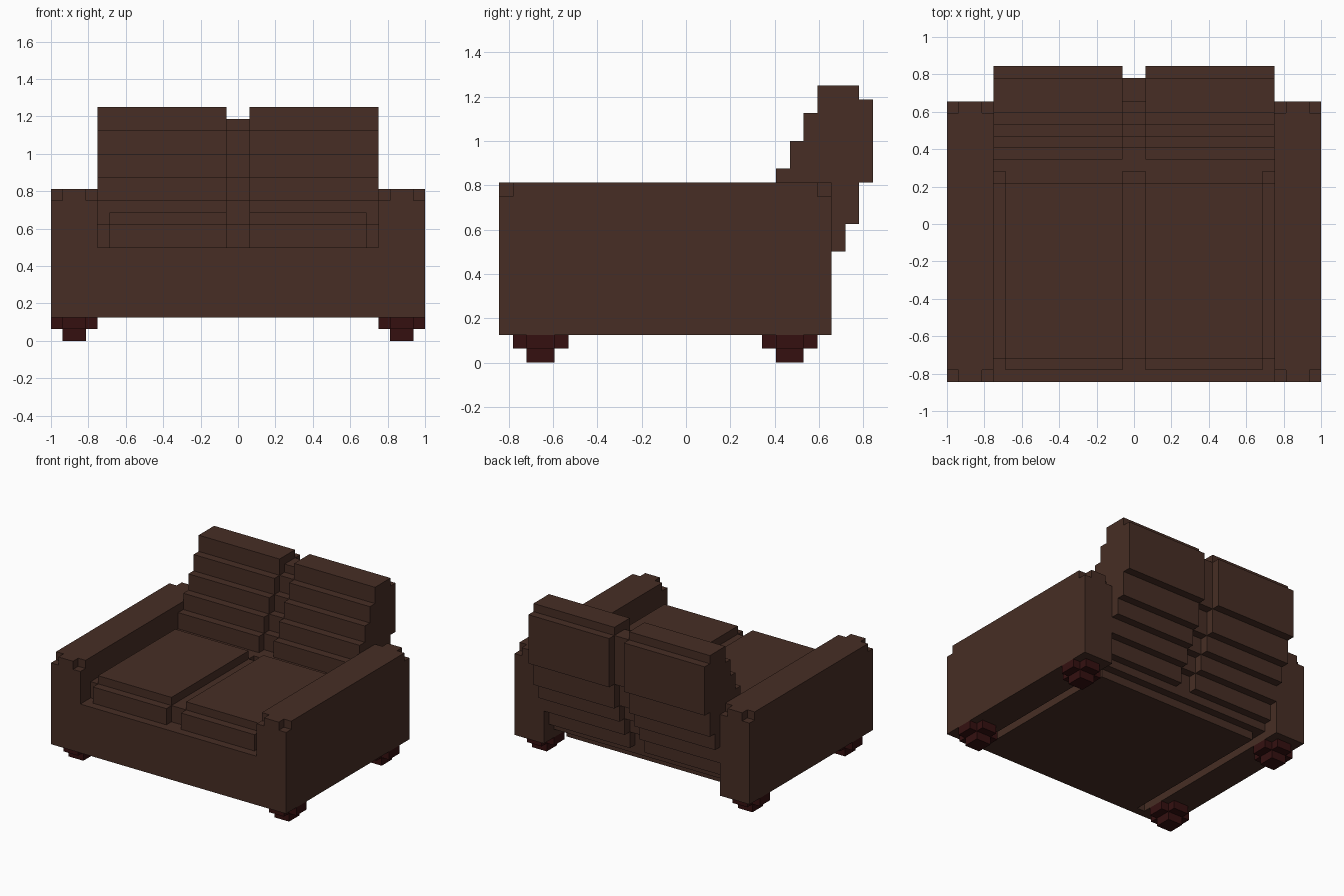
import bpy
import bmesh

UNIT = 1 / 16      # size of one block
Y_MID = 13.5       # block row at y = 0

cube = bpy.data.objects.get("Cube")
if cube:
    bpy.data.objects.remove(cube, do_unlink=True)


def material(name, rgb):
    mat = bpy.data.materials.new(name)
    mat.use_nodes = True
    color = (*rgb, 1)
    mat.diffuse_color = color
    bsdf = next(n for n in mat.node_tree.nodes if n.type == "BSDF_PRINCIPLED")
    bsdf.inputs["Base Color"].default_value = color
    bsdf.inputs["Roughness"].default_value = 0.9
    return mat


leather = material("brown leather", (0.063, 0.027, 0.018))
wood = material("dark red wood", (0.035, 0.005, 0.005))


def extrude_profile(bm, profile, x0, x1):
    """Extrude a closed (y, z) outline from x0 to x1."""
    face = bm.faces.new([bm.verts.new((x0, y, z)) for y, z in profile])
    out = bmesh.ops.extrude_face_region(bm, geom=[face])
    moved = [g for g in out["geom"] if isinstance(g, bmesh.types.BMVert)]
    bmesh.ops.translate(bm, verts=moved, vec=(x1 - x0, 0, 0))


def add_box(bm, x0, x1, y0, y1, z0, z1):
    extrude_profile(bm, [(y0, z0), (y1, z0), (y1, z1), (y0, z1)], x0, x1)


def finish(name, bm, mat, mirror=False):
    """Scale blocks to size, and optionally mirror the part to the other side."""
    for v in bm.verts:
        v.co = (v.co.x * UNIT, (v.co.y - Y_MID) * UNIT, v.co.z * UNIT)
    bmesh.ops.recalc_face_normals(bm, faces=bm.faces)
    mesh = bpy.data.meshes.new(name)
    bm.to_mesh(mesh)
    bm.free()
    mesh.materials.append(mat)
    obj = bpy.data.objects.new(name, mesh)
    bpy.context.collection.objects.link(obj)
    if mirror:
        mod = obj.modifiers.new("mirror", "MIRROR")
        mod.use_mirror_merge = False


def boxes(name, mat, items, mirror=False):
    bm = bmesh.new()
    for item in items:
        add_box(bm, *item)
    finish(name, bm, mat, mirror)


def stepped(name, rows, x0, x1, mirror=False):
    """Staircase-sided slab from rows of (bottom, top, front, rear)."""
    front, rear = [], []
    for z0, z1, f, r in rows:
        for z in (z0, z1):
            if (f, z) not in front:
                front.append((f, z))
            if (r, z) not in rear:
                rear.append((r, z))
    bm = bmesh.new()
    extrude_profile(bm, front + rear[::-1], x0, x1)
    finish(name, bm, leather, mirror)


# Seat base: front panel, underside plate and body, stepping in at the rear
boxes("seat_base", leather, [
    (-12, 12, 0, 1, 2, 8),
    (-11, 11, 1, 21, 2, 3),
    (-12, 12, 1, 22, 3, 8),
])

# Arms with notched top corners
boxes("arms", leather, [
    (12, 16, 0, 24, 2, 12),
    (13, 15, 0, 24, 12, 13),
    (12, 16, 1, 23, 12, 13),
], mirror=True)

# Seat cushions: shared core, with raised tops and bulging ends
boxes("seat_cushion_core", leather, [(-12, 12, 2, 17, 8, 10)])
boxes("seat_cushions", leather, [
    (1, 11, 2, 17, 10, 11),
    (1, 11, 1, 2, 8, 10),
    (1, 11, 17, 18, 8, 10),
], mirror=True)

# Reclined back cushions, and the recessed strip between them
back_rows = [
    (4, 6, 18, 23), (6, 8, 18, 24), (8, 10, 18, 25), (10, 12, 19, 26),
    (12, 13, 20, 26), (13, 14, 20, 27), (14, 16, 21, 27),
    (16, 18, 22, 27), (18, 19, 23, 27), (19, 20, 23, 26),
]
stepped("back_cushions", back_rows, 1, 12, mirror=True)
strip_rows = [(z0, z1, f + (z0 >= 10), r - 1) for z0, z1, f, r in back_rows[:-1]]
stepped("back_center_strip", strip_rows, -1, 1)

# Feet: cross-shaped pad with a smaller block below
for name, y in (("front_feet", 1), ("rear_feet", 19)):
    boxes(name, wood, [
        (13, 15, y, y + 4, 1, 2),
        (12, 16, y + 1, y + 3, 1, 2),
        (13, 15, y + 1, y + 3, 0, 1),
    ], mirror=True)
